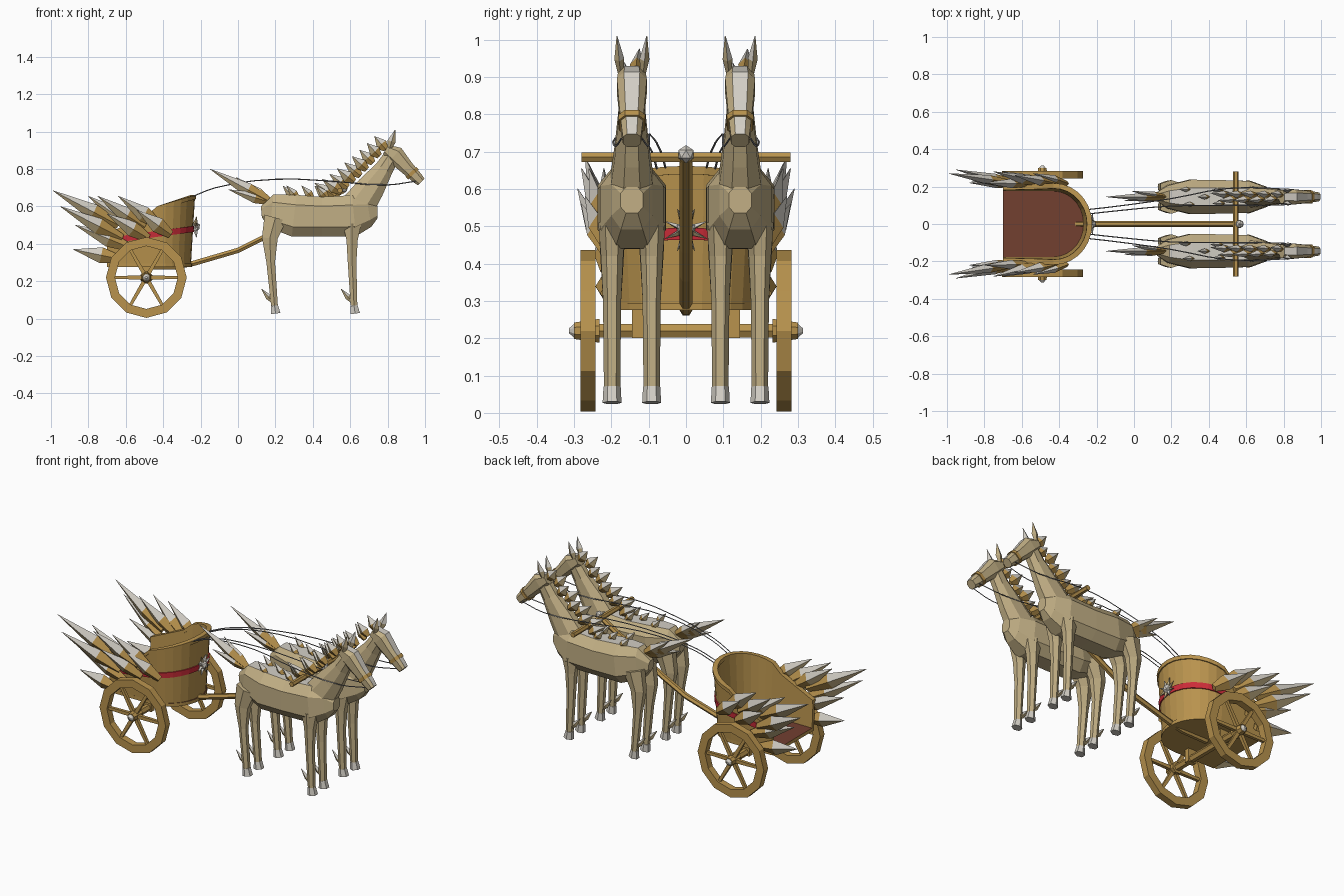
import bpy, bmesh, math
from mathutils import Vector, Matrix

cube = bpy.data.objects.get("Cube")
if cube:
    bpy.data.objects.remove(cube)

COLOURS = [("tan hide", (0.54, 0.43, 0.235)), ("gold wood", (0.48, 0.29, 0.075)),
           ("silver", (0.65, 0.62, 0.56)), ("red brown floor", (0.17, 0.05, 0.03)),
           ("red band", (0.60, 0.025, 0.04)), ("grey rein", (0.24, 0.24, 0.25))]
TAN, GOLD, SILVER, FLOOR, RED, REIN = range(6)
MATS = []
for label, rgb in COLOURS:
    m = bpy.data.materials.new(label)
    m.use_nodes = True
    m.diffuse_color = (*rgb, 1)
    m.node_tree.nodes["Principled BSDF"].inputs["Base Color"].default_value = (*rgb, 1)
    MATS.append(m)
X, Y = Vector((1, 0, 0)), Vector((0, 1, 0))


def finish(bm, name):
    mesh = bpy.data.meshes.new(name)
    bm.to_mesh(mesh)
    bm.free()
    for m in MATS:
        mesh.materials.append(m)
    ob = bpy.data.objects.new(name, mesh)
    bpy.context.collection.objects.link(ob)


def loft(bm, stations, sides=8, mat=TAN, hint=Y, flat=True, boxy=1, rule=None):
    """Skin through stations of (x, y, z, half height, half width)."""
    pts = [Vector(s[:3]) for s in stations]
    turn = math.pi / sides if flat else 0
    grow = 1 / math.cos(turn) ** boxy

    def square(v):
        return math.copysign(abs(v) ** boxy, v) * grow

    rings = []
    for i, s in enumerate(stations):
        t = (pts[min(i + 1, len(pts) - 1)] - pts[max(i - 1, 0)]).normalized()
        side = (hint - t * hint.dot(t)).normalized()
        up = t.cross(side)
        ring = []
        for k in range(sides):
            a = turn + k * math.tau / sides
            ring.append(bm.verts.new(pts[i] + up * square(math.cos(a)) * s[3] + side * square(math.sin(a)) * s[4]))
        rings.append(ring)
    faces = [bm.faces.new(rings[0]), bm.faces.new(rings[-1])]
    for r0, r1 in zip(rings, rings[1:]):
        for k in range(sides):
            j = (k + 1) % sides
            faces.append(bm.faces.new((r0[k], r0[j], r1[j], r1[k])))
    bmesh.ops.recalc_face_normals(bm, faces=faces)
    for f in faces:
        f.normal_update()
        f.material_index = rule(f) if rule else mat
    return faces


def spike(bm, base, tip, w, root=TAN):
    """Leaf blade: coloured root, silver upper flanks."""
    b, t = Vector(base), Vector(tip)
    mid = b.lerp(t, 0.38)
    faces = loft(bm, [(*b, w * 0.5, w * 0.35), (*mid, w, w * 0.6), (*t, 0.001, 0.001)], 4, root, flat=False)
    for f in faces[6:]:
        f.material_index = SILVER if f.normal.z > 0 else TAN


def part(name, stations, **kw):
    bm = bmesh.new()
    loft(bm, stations, **kw)
    finish(bm, name)


# Horses
def silver_towards(direction, limit):
    d = Vector(direction).normalized()
    return lambda f: SILVER if f.normal.dot(d) > limit else TAN


def horse(tag, y):
    def line(rows, off=0):
        return [(x, y + off, z, h, w) for x, z, h, w in rows]

    part(tag + "_body", line([(.125, .57, .03, .025), (.18, .575, .09, .062), (.30, .55, .112, .092),
         (.45, .545, .106, .09), (.62, .55, .11, .085), (.70, .57, .08, .055), (.745, .57, .035, .03)]),
         boxy=.72, rule=silver_towards((0, 0, 1), .82))
    part(tag + "_neck", line([(.64, .60, .09, .06), (.71, .70, .075, .046), (.78, .80, .05, .036),
         (.83, .88, .042, .034)]))
    part(tag + "_head", line([(.79, .905, .028, .036), (.84, .875, .05, .04), (.90, .81, .038, .034),
         (.96, .75, .03, .027), (.98, .73, .025, .024)]), boxy=.72, rule=silver_towards((.7, 0, .7), .85))
    part(tag + "_noseband", line([(.925, .785, .039, .036), (.938, .771, .038, .035)]), boxy=.72, mat=GOLD)

    ears, legs, hooves = bmesh.new(), bmesh.new(), bmesh.new()
    for s in (-1, 1):
        spike(ears, (.81, y + s * .03, .91), (.84, y + s * .04, 1.01), .022)
        o = s * .053
        loft(legs, line([(.61, .51, .05, .032), (.61, .42, .03, .026), (.61, .30, .023, .021),
                         (.62, .07, .018, .019)], o), 6)
        loft(legs, line([(.20, .54, .06, .032), (.17, .43, .042, .028), (.175, .30, .023, .021),
                         (.195, .07, .018, .019)], o), 6)
        for x in (.62, .195):
            loft(hooves, line([(x, .07, .019, .02), (x + .006, .027, .026, .022)], o), 6, SILVER)
            spike(legs, (x - .01, y + o, .09), (x - .07, y + o, .16), .016)
    for bm, name in ((ears, "_ears"), (legs, "_legs"), (hooves, "_hooves")):
        finish(bm, tag + name)

    # Mane, back tufts and tail
    bm = bmesh.new()
    for i in range(9):
        t = i / 8
        x, z = .52 + .27 * t, .655 + .25 * t ** 1.2
        o = .01 * (-1) ** i
        spike(bm, (x, y + o, z), (x - .11 + .05 * t, y + 2 * o, z + .07), .032, GOLD)
    finish(bm, tag + "_mane")
    bm = bmesh.new()
    for x, o in ((.30, .04), (.32, -.04), (.40, 0), (.47, .035), (.48, -.035)):
        spike(bm, (x, y + o, .645), (x - .06, y + o, .71), .022, GOLD)
    finish(bm, tag + "_back_tufts")
    bm = bmesh.new()
    for tip, o, w in (((-.15, .80), 0, .036), ((-.01, .755), .03, .028), ((-.05, .69), -.02, .03)):
        spike(bm, (.18, y, .62), (tip[0], y + o, tip[1]), w, GOLD)
    finish(bm, tag + "_tail")

    # Reins from the chariot front to both sides of the mouth
    for s, label in ((-1, "_right_rein"), (1, "_left_rein")):
        hand = math.copysign(.065, y) + s * .012
        path = [(-.25, hand, .65), (-.12, hand + y * .1, .70), (.2, y * .8 + s * .02, .745),
                (.5, y + s * .045, .735), (.8, y + s * .042, .715), (.95, y + s * .028, .735)]
        cu = bpy.data.curves.new(tag + label, 'CURVE')
        cu.dimensions = '3D'
        cu.bevel_depth = .003
        cu.bevel_resolution = 0
        cu.resolution_u = 3
        sp = cu.splines.new('BEZIER')
        sp.bezier_points.add(len(path) - 1)
        for p, co in zip(sp.bezier_points, path):
            p.co = co
            p.handle_left_type = p.handle_right_type = 'AUTO'
        cu.materials.append(MATS[REIN])
        bpy.context.collection.objects.link(bpy.data.objects.new(tag + label, cu))


horse("right_horse", -.145)
horse("left_horse", .145)


# Chariot body: U-shaped ribbons
def outline(start):
    half = [(x, .2, 0, 1) for x in (start, -.56, -.49)]
    for k in range(8):
        a = math.pi / 2 * (1 - k / 7)
        half.append((-.43 + .185 * math.cos(a), .2 * math.sin(a), math.cos(a), math.sin(a)))
    return half + [(x, -y, nx, -ny) for x, y, nx, ny in reversed(half[:-1])]


def band_loop(bm, rings, closed, mat):
    """Bridge four-point rings into a solid band."""
    for r0, r1 in zip(rings, rings[1:] + rings[:1] if closed else rings[1:]):
        for k in range(4):
            j = (k + 1) % 4
            bm.faces.new((r0[k], r0[j], r1[j], r1[k]))
    if not closed:
        bm.faces.new(rings[0])
        bm.faces.new(rings[-1])
    bmesh.ops.recalc_face_normals(bm, faces=bm.faces[:])
    for f in bm.faces:
        f.material_index = mat


def ribbon(name, start, inner, outer, low, high, mat):
    bm = bmesh.new()
    rings = []
    for x, y, nx, ny in outline(start):
        ring = []
        for off, z in ((inner, low(x)), (outer, low(x)), (outer, high(x)), (inner, high(x))):
            d = off + (z - .5) * .06
            ring.append(bm.verts.new((x + nx * d, y + ny * d, z)))
        rings.append(ring)
    band_loop(bm, rings, False, mat)
    finish(bm, name)


def wall_top(x):
    return .655 + (x + .24) * (.32 if x > -.46 else .45)


def band_mid(x):
    return .48 + (x + .24) * .14


ribbon("chariot_wall", -.70, -.012, .006, lambda x: .28, wall_top, GOLD)
ribbon("chariot_rim", -.70, -.016, .012, lambda x: wall_top(x) - .014, lambda x: wall_top(x) + .008, GOLD)
ribbon("chariot_band", -.64, 0, .012, lambda x: band_mid(x) - .016, lambda x: band_mid(x) + .016, RED)

bm = bmesh.new()
base = bm.faces.new([bm.verts.new((x, y * .97, .275)) for x, y, nx, ny in outline(-.70)])
top = bmesh.ops.extrude_face_region(bm, geom=[base])
bmesh.ops.translate(bm, vec=(0, 0, .02), verts=[v for v in top["geom"] if isinstance(v, bmesh.types.BMVert)])
bmesh.ops.recalc_face_normals(bm, faces=bm.faces[:])
for f in bm.faces:
    f.normal_update()
    f.material_index = FLOOR if f.normal.z > .5 else GOLD
finish(bm, "chariot_floor")

# Feather blades on both chariot sides: root x, z, tip x, z, tip y
FEATHERS = [(-.64, .50, -.99, .685, .27), (-.62, .43, -.95, .60, .29), (-.56, .49, -.80, .655, .22),
            (-.58, .38, -.87, .50, .23), (-.50, .49, -.75, .655, .28), (-.42, .50, -.64, .655, .26),
            (-.64, .32, -.88, .37, .22), (-.36, .45, -.54, .58, .27), (-.48, .43, -.70, .56, .28)]
for s, label in ((-1, "right"), (1, "left")):
    bm = bmesh.new()
    for bx, bz, tx, tz, ty in FEATHERS:
        spike(bm, (bx, s * .215, bz), (tx, s * ty, tz), .043, GOLD)
    finish(bm, label + "_feathers")

    # Wheel: twelve-sided rim, spokes and hub
    c = Vector((-.49, s * .263, .22))
    bm = bmesh.new()
    rings = []
    for k in range(12):
        a = k * math.tau / 12
        d = Vector((math.cos(a), 0, math.sin(a)))
        rings.append([bm.verts.new(c + d * r + Y * o)
                      for r, o in ((.168, -.02), (.216, -.02), (.216, .02), (.168, .02))])
    band_loop(bm, rings, True, GOLD)
    for k in range(6):
        a = k * math.tau / 6
        e = c + Vector((math.cos(a), 0, math.sin(a))) * .18
        loft(bm, [(*c, .011, .01), (*e, .008, .008)], 4, GOLD)
    for y0, y1, r, end, m in ((.232, .30, .032, .022, GOLD), (.30, .314, .018, .006, SILVER)):
        loft(bm, [(c.x, s * y0, c.z, r, r), (c.x, s * y1, c.z, end, end)], 8, m, X)
    finish(bm, label + "_wheel")
    part(label + "_axle_block", [(-.49, s * .13, .20, .025, .015), (-.49, s * .13, .28, .025, .015)],
         sides=4, mat=GOLD)

# Axle, draught pole and yoke
part("axle", [(-.49, -.27, .22, .018, .018), (-.49, .27, .22, .018, .018)], sides=6, mat=GOLD, hint=X)
part("draught_pole", [(x, 0, z, .014, .015) for x, z in ((-.49, .275), (-.33, .278), (-.24, .295), (0, .365),
     (.15, .44), (.36, .56), (.56, .685))], sides=6, mat=GOLD)
part("yoke", [(.545, -.28, .685, .013, .013), (.545, .28, .685, .013, .013)], sides=6, mat=GOLD, hint=X)

# Silver pole knob and front rosette
bm = bmesh.new()
bmesh.ops.create_icosphere(bm, subdivisions=1, radius=.024, matrix=Matrix.Translation((.565, 0, .693)))
bmesh.ops.create_icosphere(bm, subdivisions=1, radius=.028, matrix=Matrix.Translation((-.228, 0, .49)))
for f in bm.faces:
    f.material_index = SILVER
for k in range(8):
    a = (k + .5) * math.tau / 8
    spike(bm, (-.23, 0, .49), (-.222, .06 * math.cos(a), .49 + .06 * math.sin(a)), .012, GOLD)
finish(bm, "silver_ornaments")
